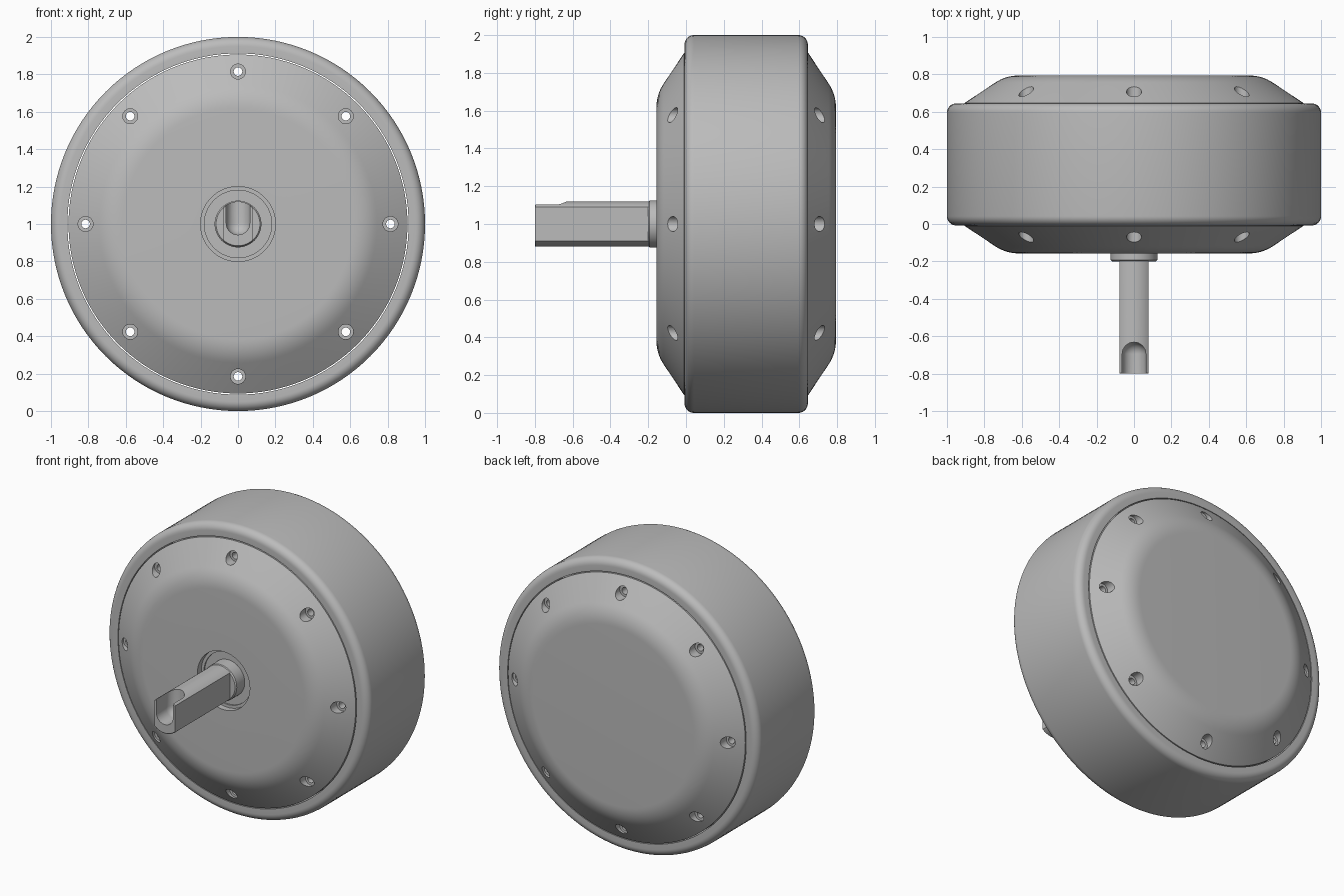
import bpy, bmesh, math
from mathutils import Matrix, Vector

if "Cube" in bpy.data.objects:
    bpy.data.objects.remove(bpy.data.objects["Cube"], do_unlink=True)

grey = bpy.data.materials.new("metal grey")
grey.use_nodes = True
grey.diffuse_color = (0.5, 0.5, 0.5, 1)
grey.node_tree.nodes["Principled BSDF"].inputs["Base Color"].default_value = grey.diffuse_color

FRONT, BACK, AXIS_Z = -0.008, 0.645, 1.0
MID = (FRONT + BACK) / 2


def make_object(name, bm):
    bmesh.ops.recalc_face_normals(bm, faces=bm.faces)
    mesh = bpy.data.meshes.new(name)
    bm.to_mesh(mesh)
    bm.free()
    mesh.materials.append(grey)
    obj = bpy.data.objects.new(name, mesh)
    bpy.context.collection.objects.link(obj)
    return obj


def lathe(name, profile, closed=False, segments=128):
    """Revolve (radius, y) points around the axle."""
    bm = bmesh.new()
    verts = [bm.verts.new((r, y, AXIS_Z)) for r, y in profile]
    edges = [bm.edges.new(pair) for pair in zip(verts, verts[1:])]
    if closed:
        edges.append(bm.edges.new((verts[-1], verts[0])))
    bmesh.ops.spin(bm, geom=verts + edges, cent=(0, 0, AXIS_Z), axis=(0, 1, 0),
                   angle=math.tau, steps=segments, use_merge=True)
    bmesh.ops.remove_doubles(bm, verts=bm.verts, dist=0.0001)
    return make_object(name, bm)


def activate(obj):
    bpy.ops.object.select_all(action="DESELECT")
    obj.select_set(True)
    bpy.context.view_layer.objects.active = obj


def boolean(obj, cutter, operation="DIFFERENCE"):
    mod = obj.modifiers.new("cut", "BOOLEAN")
    mod.object, mod.operation, mod.solver = cutter, operation, "EXACT"
    activate(obj)
    bpy.ops.object.modifier_apply(modifier=mod.name)


def arc(cx, cy, radius, start, steps=8):
    angles = [math.radians(start + 90 * i / steps) for i in range(steps + 1)]
    return [(cx + radius * math.cos(a), cy + radius * math.sin(a)) for a in angles]


# Outer ring with rounded rims
fillet = 0.05
ring = lathe("outer_ring",
             [(0.912, FRONT)]
             + arc(1 - fillet, FRONT + fillet, fillet, -90)
             + arc(1 - fillet, BACK - fillet, fillet, 0)
             + [(0.912, BACK)], closed=True)

# Covers: flat centre, soft shoulder, conical edge
corner, rim = Vector((0.685, -0.157)), Vector((0.906, -0.010))
start = corner - Vector((0.07, 0))
end = corner + (rim - corner).normalized() * 0.07
shoulder = [tuple(start.lerp(corner, t).lerp(corner.lerp(end, t), t))
            for t in (i / 8 for i in range(9))]
edge = shoulder + [tuple(rim), (rim.x, MID), (0, MID)]
recess = [(0, -0.105), (0.18, -0.105), (0.18, -0.115), (0.2, -0.115), (0.2, -0.157)]
front_cover = lathe("front_cover", recess + edge)
back_cover = lathe("back_cover", [(r, 2 * MID - y) for r, y in [(0, -0.157)] + edge])

# Counterbored bolt holes running right through both covers
bm = bmesh.new()
bore_floor = -0.03
steps = [(0, -0.3), (0.04, -0.3), (0.04, bore_floor), (0.023, bore_floor)]
bolt = steps + [(r, 2 * MID - y) for r, y in reversed(steps)]
for k in range(8):
    a = math.tau * k / 8
    centre = Vector((0.815 * math.cos(a), 0, AXIS_Z + 0.815 * math.sin(a)))
    verts = [bm.verts.new(centre + Vector((r, y, 0))) for r, y in bolt]
    edges = [bm.edges.new(pair) for pair in zip(verts, verts[1:])]
    bmesh.ops.spin(bm, geom=verts + edges, cent=centre, axis=(0, 1, 0),
                   angle=math.tau, steps=24, use_merge=True)
bmesh.ops.remove_doubles(bm, verts=bm.verts, dist=0.0001)
bolt_cutter = make_object("bolt_hole_cutter", bm)
boolean(front_cover, bolt_cutter)
boolean(back_cover, bolt_cutter)

# Axle collar
collar = lathe("axle_collar", [(0, -0.09), (0.125, -0.09), (0.125, -0.192),
                               (0.117, -0.2), (0, -0.2)], segments=64)

# Axle with two side flats
axle = lathe("axle", [(0, -0.15), (0.12, -0.15), (0.12, -0.796),
                      (0.116, -0.8), (0, -0.8)], segments=64)
bm = bmesh.new()
bmesh.ops.create_cube(bm, size=1, matrix=Matrix.Translation((0, -0.5, AXIS_Z))
                      @ Matrix.Diagonal((0.156, 1, 1, 1)))
flat_cutter = make_object("axle_flat_cutter", bm)
boolean(axle, flat_cutter, "INTERSECT")

# Round-bottomed cable slot in the axle tip
bm = bmesh.new()
for y in (-0.695, -1.0):
    for z in (1.005, 1.3):
        bmesh.ops.create_uvsphere(bm, u_segments=32, v_segments=16, radius=0.063,
                                  matrix=Matrix.Translation((0, y, z)))
points = [v.co.copy() for v in bm.verts]
bm.clear()
hull = bmesh.ops.convex_hull(bm, input=[bm.verts.new(p) for p in points])
inside = {g for g in hull["geom_interior"] + hull["geom_unused"]
          if isinstance(g, bmesh.types.BMVert)}
bmesh.ops.delete(bm, geom=list(inside), context="VERTS")
slot_cutter = make_object("axle_slot_cutter", bm)
boolean(axle, slot_cutter)

for cutter in (bolt_cutter, flat_cutter, slot_cutter):
    bpy.data.objects.remove(cutter, do_unlink=True)

# Smooth curved faces, keep machined edges crisp
for obj in (ring, front_cover, back_cover, collar, axle):
    activate(obj)
    bpy.ops.object.shade_smooth_by_angle(angle=math.radians(25))
